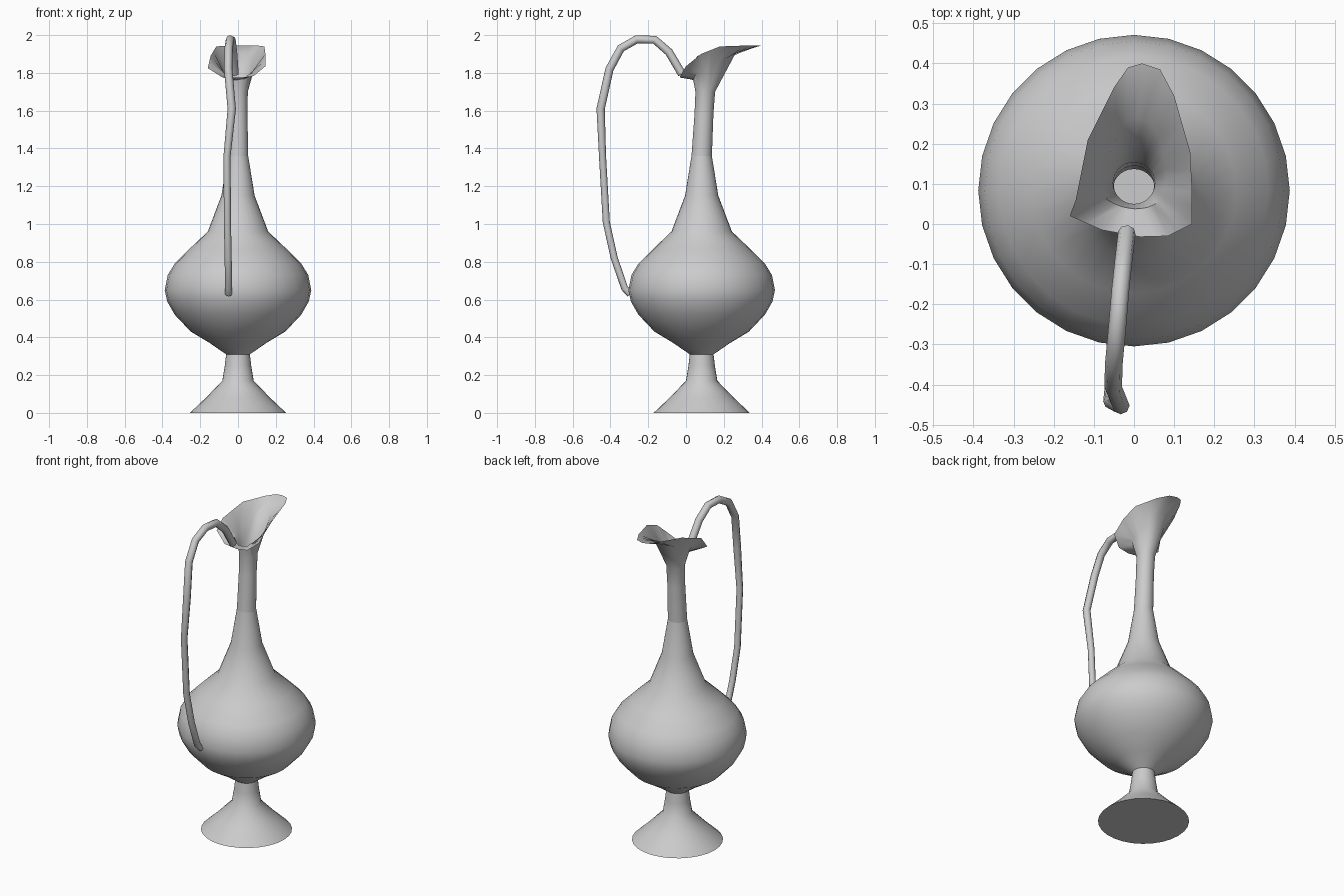
import bpy
import bmesh
import math
from mathutils import Vector

old_cube = bpy.data.objects.get("Cube")
if old_cube:
    bpy.data.objects.remove(old_cube, do_unlink=True)

SIDES = 28
AXIS_Y = 0.083

# One plain grey for the whole vessel
GREY = (0.6, 0.6, 0.6, 1)
grey = bpy.data.materials.new("plain grey")
grey.use_nodes = True
grey.diffuse_color = GREY
grey.node_tree.nodes["Principled BSDF"].inputs["Base Color"].default_value = GREY


def finish(obj, angle):
    """Give an object the material and smooth shading with sharp creases."""
    obj.data.materials.clear()
    obj.data.materials.append(grey)
    bpy.ops.object.select_all(action="DESELECT")
    obj.select_set(True)
    bpy.context.view_layer.objects.active = obj
    bpy.ops.object.shade_smooth_by_angle(angle=math.radians(angle))


def ring(radius, z, y=AXIS_Y):
    """Circle of points, starting at the spout side and turning towards +x."""
    turns = [math.tau * i / SIDES for i in range(SIDES)]
    return [Vector((radius * math.sin(a), y + radius * math.cos(a), z)) for a in turns]


def loft(name, rings, cap_start=False):
    """Skin a stack of equally sized rings with quads."""
    bm = bmesh.new()
    loops = [[bm.verts.new(p) for p in points] for points in rings]
    for low, high in zip(loops, loops[1:]):
        for i in range(SIDES):
            j = (i + 1) % SIDES
            bm.faces.new((low[i], low[j], high[j], high[i]))
    if cap_start:
        bm.faces.new(loops[0])
    bmesh.ops.recalc_face_normals(bm, faces=bm.faces)
    mesh = bpy.data.meshes.new(name)
    bm.to_mesh(mesh)
    bm.free()
    obj = bpy.data.objects.new(name, mesh)
    bpy.context.collection.objects.link(obj)
    return obj


# Foot and stem: (radius, height)
foot_profile = [(.255, 0), (.17, .08), (.083, .17), (.07, .25), (.063, .31)]
foot = loft("foot", [ring(r, z) for r, z in foot_profile], cap_start=True)
finish(foot, 50)

# Round belly running up into the shoulder
belly_profile = [
    (.063, .31), (.15, .37), (.25, .43), (.335, .52), (.375, .59), (.388, .65),
    (.372, .73), (.335, .79), (.255, .87), (.16, .96), (.088, 1.15), (.054, 1.36),
]
belly = loft("belly", [ring(r, z) for r, z in belly_profile])
finish(belly, 50)

# Flared rim, starting at the spout tip and turning towards +x
rim_points = [
    (.02, .40, 1.945), (.065, .385, 1.945), (.1, .32, 1.945), (.14, .18, 1.94),
    (.145, .08, 1.9), (.145, 0, 1.835), (.085, -.03, 1.785), (.015, -.032, 1.775),
    (-.08, -.015, 1.775), (-.16, .02, 1.825), (-.145, .06, 1.89),
    (-.115, .21, 1.94), (-.05, .34, 1.945), (-.015, .39, 1.945),
]
corners = [Vector(p) for p in rim_points]
rim = []
for here, after in zip(corners, corners[1:] + corners[:1]):
    rim += [here, (here + after) / 2]

# Neck with the throat between its top and the rim
neck_top = ring(.052, 1.7, .102)
throat = []
for i, (inner, outer) in enumerate(zip(neck_top, rim)):
    c = math.cos(math.tau * i / SIDES)
    point = inner.lerp(outer, .3 + .15 * c)
    point.z = inner.z + (outer.z - inner.z) * (.45 + .4 * abs(c))
    throat.append(point)
neck_rings = [ring(.054, 1.36), ring(.05, 1.58, .095), neck_top, throat, rim]
neck = loft("neck_and_spout", neck_rings)
finish(neck, 60)

# Looping handle from the belly to the back of the rim
handle_path = [
    (-.05, -.295, .63), (-.05, -.325, .66), (-.052, -.38, .82), (-.056, -.422, 1.01),
    (-.058, -.442, 1.36), (-.033, -.452, 1.61), (-.052, -.405, 1.82),
    (-.05, -.345, 1.93), (-.042, -.26, 1.978), (-.034, -.165, 1.975),
    (-.026, -.09, 1.91), (-.018, -.022, 1.795),
]
curve = bpy.data.curves.new("handle", "CURVE")
curve.dimensions = "3D"
curve.bevel_depth = .022
curve.bevel_resolution = 2
curve.use_fill_caps = True
spline = curve.splines.new("POLY")
spline.points.add(len(handle_path) - 1)
for point, place in zip(spline.points, handle_path):
    point.co = (*place, 1)
    # The lower part of the handle is slimmer
    point.radius = .85 if place[2] < 1.5 else 1
handle = bpy.data.objects.new("handle", curve)
bpy.context.collection.objects.link(handle)
bpy.ops.object.select_all(action="DESELECT")
handle.select_set(True)
bpy.context.view_layer.objects.active = handle
bpy.ops.object.convert(target="MESH")
finish(bpy.context.view_layer.objects.active, 60)
